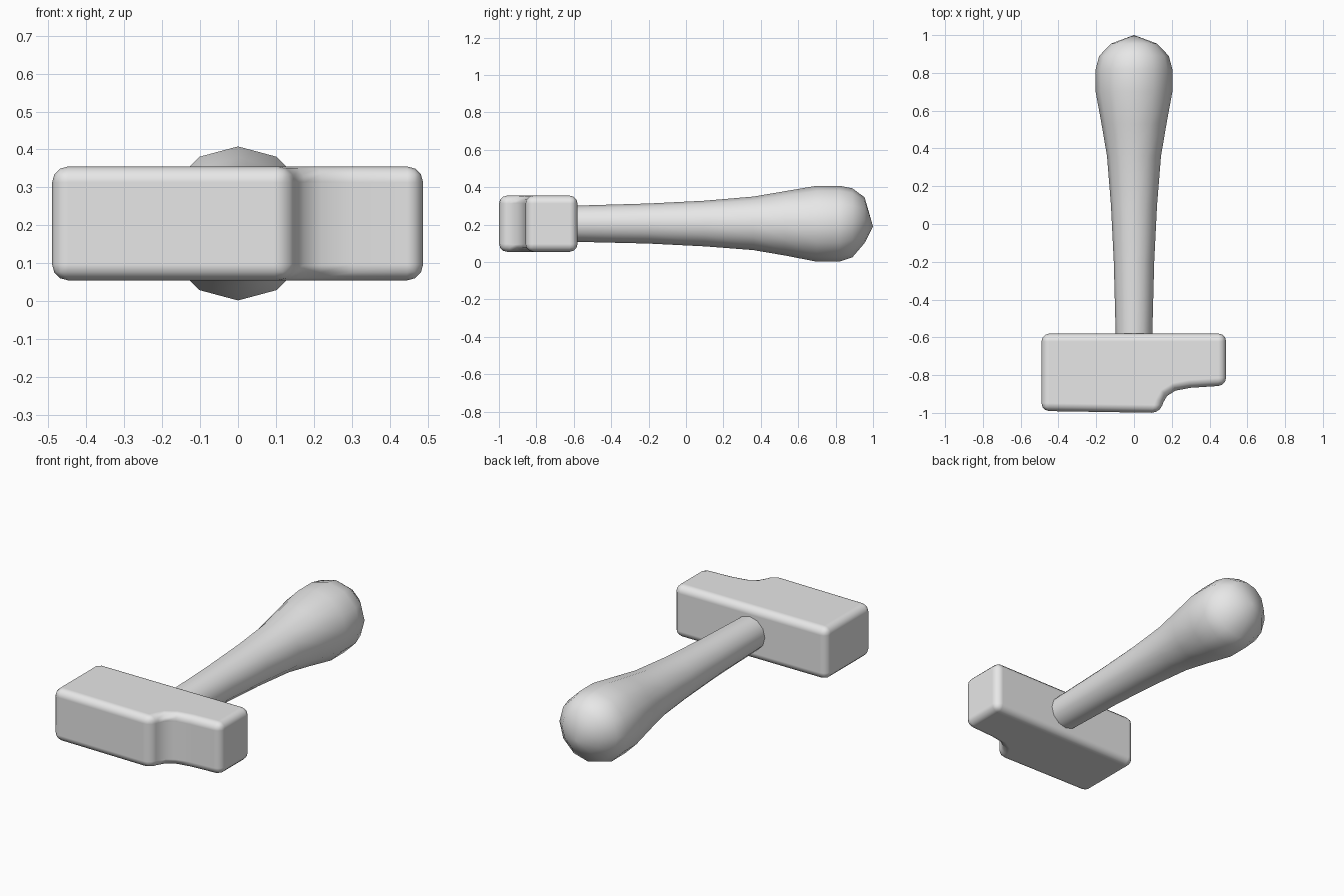
import bpy
import bmesh
from math import sin, cos, tau

default = bpy.data.objects.get("Cube")
if default:
    bpy.data.objects.remove(default, do_unlink=True)

# Single plain grey material
grey = bpy.data.materials.new("plain grey")
grey.use_nodes = True
colour = (0.8, 0.8, 0.8, 1)
grey.diffuse_color = colour
grey.node_tree.nodes["Principled BSDF"].inputs["Base Color"].default_value = colour


def make_object(name, bm):
    bmesh.ops.recalc_face_normals(bm, faces=bm.faces)
    for face in bm.faces:
        face.smooth = True
    mesh = bpy.data.meshes.new(name)
    bm.to_mesh(mesh)
    bm.free()
    mesh.materials.append(grey)
    obj = bpy.data.objects.new(name, mesh)
    bpy.context.collection.objects.link(obj)
    return obj


# Hammer head: stepped outline extruded upwards, with rounded edges
outline = [(-0.49, -0.58), (-0.49, -0.99), (0.135, -1.0), (0.155, -0.945),
           (0.175, -0.91), (0.22, -0.882), (0.30, -0.867), (0.488, -0.855),
           (0.488, -0.58)]
bottom, top = 0.055, 0.355
bm = bmesh.new()
base = bm.faces.new([bm.verts.new((x, y, bottom)) for x, y in outline])
result = bmesh.ops.extrude_face_region(bm, geom=[base], use_keep_orig=True)
raised = [v for v in result["geom"] if isinstance(v, bmesh.types.BMVert)]
bmesh.ops.translate(bm, verts=raised, vec=(0, 0, top - bottom))
head = make_object("hammer_head", bm)
bevel = head.modifiers.new("rounded edges", "BEVEL")
bevel.width = 0.042
bevel.segments = 3
bevel.limit_method = "ANGLE"
bevel.angle_limit = 0.55
bevel.use_clamp_overlap = False
bevel.harden_normals = True

# Handle: twelve-sided rings swelling to a rounded knob
# each ring: y, radius, centre height
rings = [(-0.65, 0.095, 0.205), (-0.58, 0.097, 0.205), (-0.2, 0.107, 0.206),
         (0.1, 0.122, 0.206), (0.36, 0.143, 0.207), (0.53, 0.172, 0.207),
         (0.70, 0.203, 0.205), (0.82, 0.203, 0.205), (0.89, 0.184, 0.21),
         (0.955, 0.122, 0.224)]
sides = 12
bm = bmesh.new()
loops = [[bm.verts.new((r * sin(tau * i / sides), y, z + r * cos(tau * i / sides)))
          for i in range(sides)] for y, r, z in rings]
for a, b in zip(loops, loops[1:]):
    for i in range(sides):
        j = (i + 1) % sides
        bm.faces.new((a[i], a[j], b[j], b[i]))
bm.faces.new(loops[0])
tip = bm.verts.new((0, 1.0, 0.19))
for i in range(sides):
    bm.faces.new((loops[-1][i], loops[-1][(i + 1) % sides], tip))
make_object("handle", bm)
